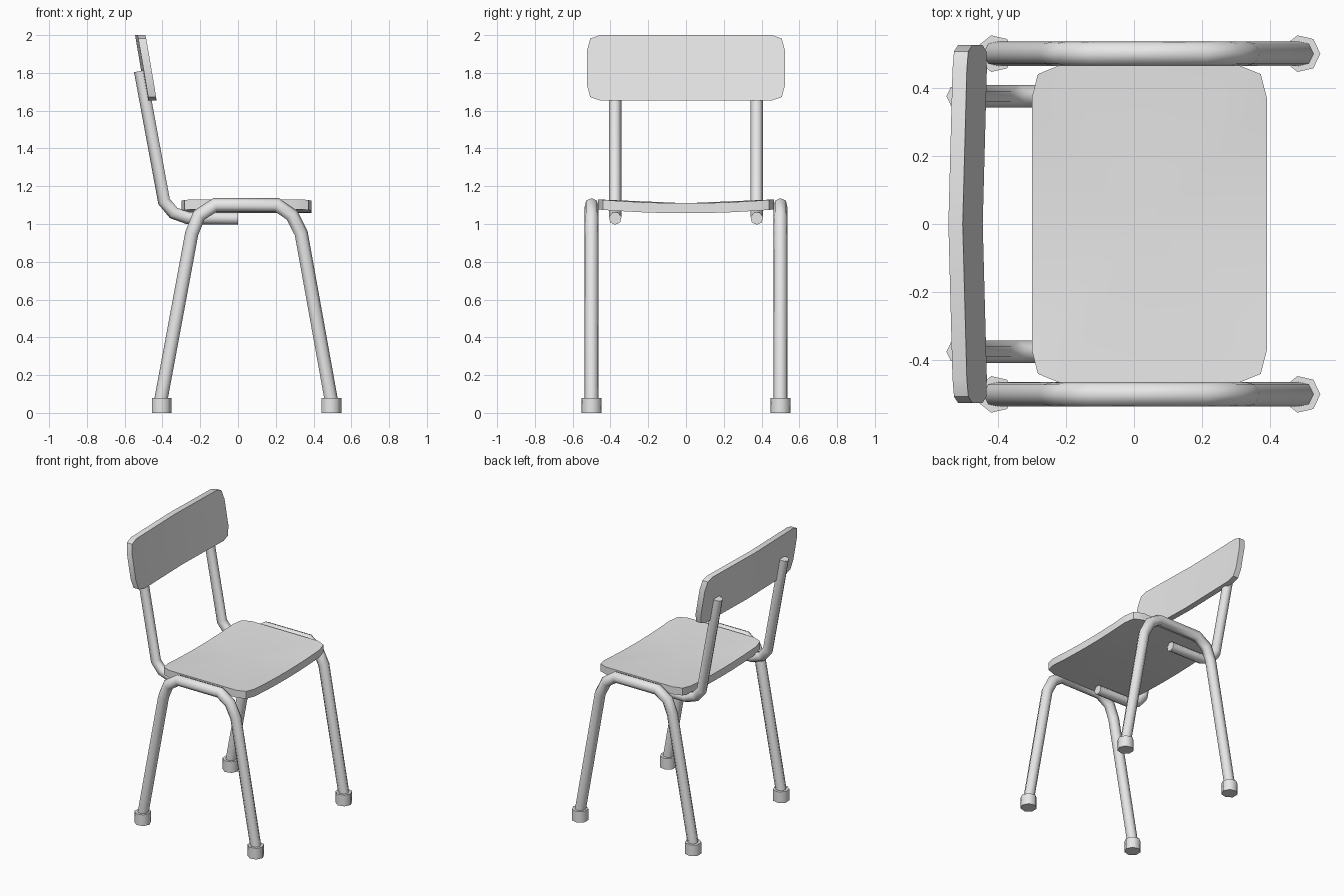
import bpy, bmesh, math
from mathutils import Vector

old = bpy.data.objects.get("Cube")
if old:
    bpy.data.objects.remove(old, do_unlink=True)

SIDES = 7
grey = bpy.data.materials.new("light grey")
grey.use_nodes = True
grey.diffuse_color = (0.8, 0.8, 0.8, 1)
grey.node_tree.nodes["Principled BSDF"].inputs["Base Color"].default_value = (0.8, 0.8, 0.8, 1)


def finish(name, bm, angle):
    bmesh.ops.recalc_face_normals(bm, faces=bm.faces)
    mesh = bpy.data.meshes.new(name)
    bm.to_mesh(mesh)
    bm.free()
    mesh.materials.append(grey)
    obj = bpy.data.objects.new(name, mesh)
    bpy.context.collection.objects.link(obj)
    bpy.ops.object.select_all(action='DESELECT')
    obj.select_set(True)
    bpy.context.view_layer.objects.active = obj
    bpy.ops.object.shade_smooth_by_angle(angle=math.radians(angle))


def tube(name, path, y, radius):
    """Sweep a polygon along an (x, z) path, one corner on the outer side."""
    bm = bmesh.new()
    pts = [Vector((x, 0, z)) for x, z in path]
    rings = []
    for i, p in enumerate(pts):
        before = (p - pts[i - 1]).normalized() if i else None
        after = (pts[i + 1] - p).normalized() if i < len(pts) - 1 else None
        before, after = before or after, after or before
        along = (before + after).normalized()
        miter = 1 / along.dot(after)
        out = Vector((-along.z, 0, along.x)) * miter
        ring = []
        for k in range(SIDES):
            a = math.tau * k / SIDES
            offset = out * math.cos(a) + Vector((0, math.sin(a), 0))
            ring.append(bm.verts.new(p + Vector((0, y, 0)) + offset * radius))
        rings.append(ring)
    for a, b in zip(rings, rings[1:]):
        for k in range(SIDES):
            n = (k + 1) % SIDES
            bm.faces.new((a[k], a[n], b[n], b[k]))
    bm.faces.new(rings[0])
    bm.faces.new(rings[-1])
    finish(name, bm, 60)


def rounded_outline(hu, hv, corner, steps):
    """Rectangle with clipped corners; the two v-direction sides get extra points."""
    quarter = [(hu, hv * s) for s in steps]
    quarter += [(hu - a, hv - b) for a, b in corner]
    half = quarter + [(0, hv)] + [(-u, v) for u, v in reversed(quarter)]
    return half + [(-u, -v) for u, v in half if v > 0 and (u, v) != (-hu, 0)] \
        if steps[0] else half + [(-u, -v) for u, v in half[1:-1]]


def slab(name, outline, place):
    """Solid panel: a fan on each face joined by a rim."""
    bm = bmesh.new()
    rims = []
    for side in (0, 1):
        rim = [bm.verts.new(place(u, v, side)) for u, v in outline]
        centre = bm.verts.new(place(0, 0, side))
        for a, b in zip(rim, rim[1:] + rim[:1]):
            bm.faces.new((centre, a, b))
        rims.append(rim)
    for k in range(len(outline)):
        n = (k + 1) % len(outline)
        bm.faces.new((rims[0][k], rims[0][n], rims[1][n], rims[1][k]))
    finish(name, bm, 35)


# Seat: dips gently along the middle
def seat_place(u, v, side):
    return Vector((0.045 + u, v, 1.11 + 0.02 * (v / 0.465) ** 2 - 0.053 * side))


slab("seat", rounded_outline(0.345, 0.465,
                             [(0, 0.095), (0.018, 0.025), (0.08, 0)],
                             [0, 0.25, 0.5]), seat_place)


# Backrest: leans back and bows away from the sitter
def back_place(u, v, side):
    lean = 0.17 * (v + 0.173)
    bow = 0.014 * (1 - abs(u) / 0.525)
    return Vector((-0.43 - lean - bow - 0.042 * side, u, 1.827 + v))


slab("backrest", rounded_outline(0.525, 0.173,
                                 [(0, 0.085), (0.018, 0.018), (0.07, 0)],
                                 [0]), back_place)

# Leg frames, back posts and feet on both sides
leg_path = [(-0.41, 0.05), (-0.243, 0.95), (-0.205, 1.045), (-0.12, 1.1),
            (0.205, 1.1), (0.285, 1.045), (0.333, 0.95), (0.495, 0.05)]
post_path = [(0, 1.03), (-0.265, 1.033), (-0.34, 1.06), (-0.39, 1.12), (-0.517, 1.81)]

for label, s in (("left", 1), ("right", -1)):
    tube(label + "_leg_frame", leg_path, s * 0.5, 0.037)
    tube(label + "_back_post", post_path[::-1], s * 0.375, -0.034)
    for end, x in (("rear", -0.407), ("front", 0.492)):
        tube(f"{label}_{end}_foot", [(x, 0.08), (x, 0)], s * 0.5, 0.055)
